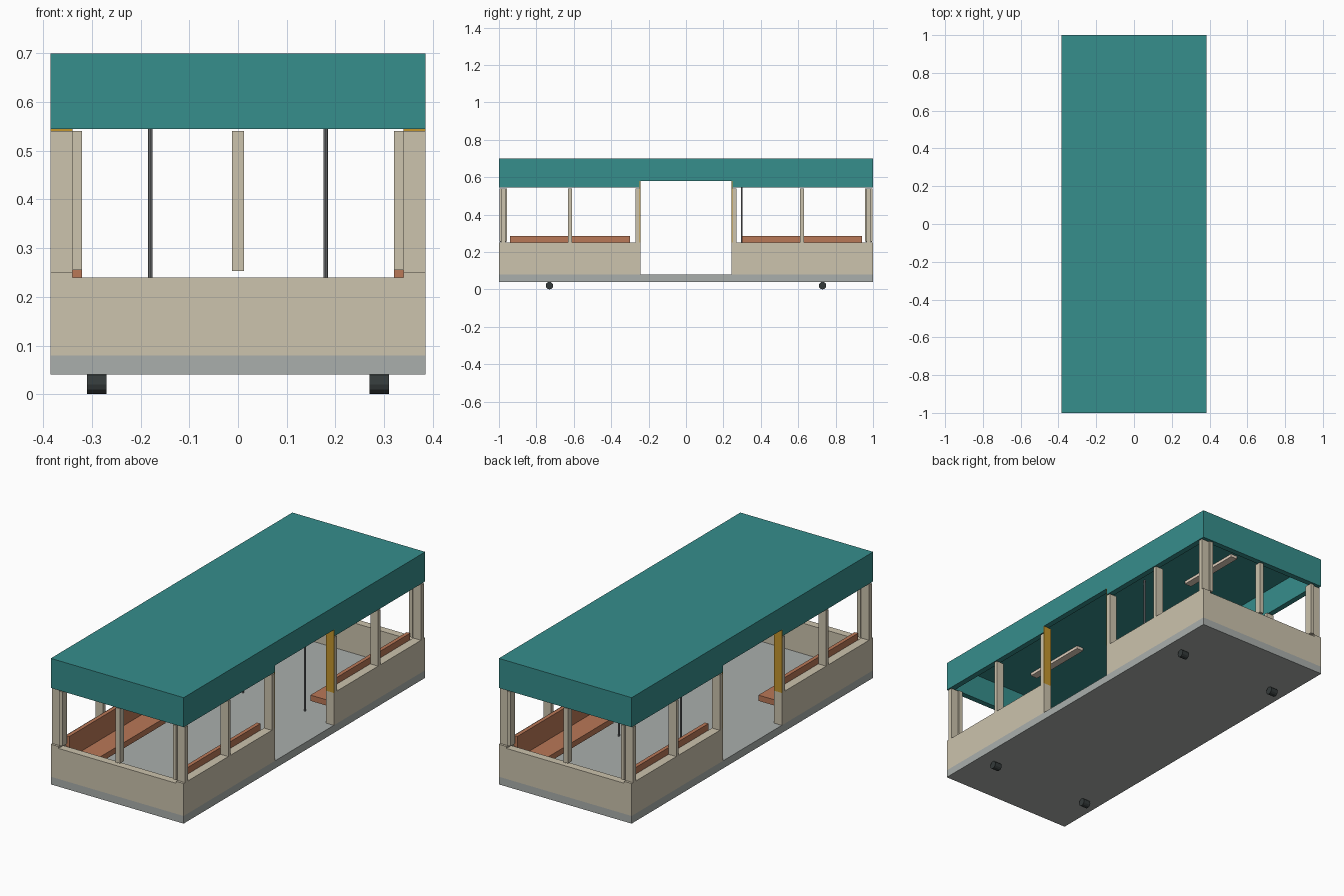
import bpy, bmesh, math
from mathutils import Matrix

if "Cube" in bpy.data.objects:
    bpy.data.objects.remove(bpy.data.objects["Cube"])


def material(name, rgb):
    lin = [((c / 255 + 0.055) / 1.055) ** 2.4 for c in rgb]
    m = bpy.data.materials.new(name)
    m.diffuse_color = (*lin, 1)
    m.use_nodes = True
    m.node_tree.nodes["Principled BSDF"].inputs["Base Color"].default_value = m.diffuse_color
    return m


TEAL = material("teal", (54, 142, 140))
BEIGE = material("beige", (204, 195, 173))
GREY = material("floor grey", (170, 175, 172))
BROWN = material("bench brown", (186, 120, 87))
GOLD = material("gold", (196, 150, 45))
STEEL = material("pole grey", (125, 127, 130))
DARK = material("wheel dark", (52, 58, 58))
PALE = material("lamp pale", (225, 208, 190))


def finish(name, bm, mat):
    mesh = bpy.data.meshes.new(name)
    bm.to_mesh(mesh)
    bm.free()
    ob = bpy.data.objects.new(name, mesh)
    bpy.context.collection.objects.link(ob)
    if mat:
        mesh.materials.append(mat)
    return ob


def box(name, x, y, z, mat):
    """Box from (min, max) ranges."""
    bm = bmesh.new()
    size = [b - a for a, b in (x, y, z)]
    mid = [(a + b) / 2 for a, b in (x, y, z)]
    bmesh.ops.create_cube(bm, size=1, matrix=Matrix.Translation(mid) @ Matrix.Diagonal((*size, 1)))
    return finish(name, bm, mat)


def span(a, b, s):
    return tuple(sorted((a * s, b * s)))


def cylinder(name, pos, r, length, sides, axis, mat):
    bm = bmesh.new()
    rot = Matrix.Rotation(math.pi / 2, 4, 'Y') if axis == 'X' else Matrix()
    bmesh.ops.create_cone(bm, cap_ends=True, segments=sides, radius1=r, radius2=r,
                          depth=length, matrix=Matrix.Translation(pos) @ rot)
    return finish(name, bm, mat)


def cut(target, name, x, y, z):
    cutter = box(name, x, y, z, None)
    cutter.hide_render = True
    cutter.hide_viewport = True
    mod = target.modifiers.new(name, 'BOOLEAN')
    mod.operation = 'DIFFERENCE'
    mod.solver = 'EXACT'
    mod.object = cutter


W, DOOR, WALL = 0.385, 0.243, 0.34

# Floor
box("floor", (-W, W), (-1, 1), (0.04, 0.08), GREY)

# Hollow roof with raised door headers
roof = box("roof", (-W, W), (-1, 1), (0.545, 0.70), TEAL)
cut(roof, "ceiling_cutter", (-W + 0.03, W - 0.03), (-0.97, 0.97), (0.5, 0.68))
cut(roof, "door_cutter", (-0.5, 0.5), (-DOOR, DOOR), (0.5, 0.58))

for sy in (-1, 1):
    # End wall, its centre post and the ceiling lamp
    box("end_wall", (-WALL, WALL), span(0.96, 1, sy), (0.08, 0.24), BEIGE)
    box("end_centre_post", (-0.012, 0.012), span(0.962, 0.995, sy), (0.253, 0.54), BEIGE)
    box("ceiling_lamp", (-0.02, 0.02), span(0.42, 0.78, sy), (0.665, 0.68), PALE)
    for sx in (-1, 1):
        # Side wall
        box("side_wall", span(WALL, W, sx), span(DOOR, 1, sy), (0.08, 0.25), BEIGE)
        # Window posts and corner posts
        box("door_post", span(WALL, W, sx), span(DOOR + 0.005, 0.27, sy), (0.25, 0.54), BEIGE)
        box("side_post", span(WALL, W, sx), span(0.61, 0.63, sy), (0.25, 0.54), BEIGE)
        box("corner_side_post", span(WALL, W, sx), span(0.965, 0.988, sy), (0.25, 0.54), BEIGE)
        box("corner_end_post", span(0.32, WALL, sx), span(0.957, 0.997, sy), (0.255, 0.54), BEIGE)
        # Gold strip on the door jamb
        box("door_jamb", span(WALL, W, sx), span(DOOR, DOOR + 0.005, sy), (0.25, 0.58), GOLD)
        # Bench seat and backrest
        box("bench_seat", span(0.21, WALL, sx), span(0.30, 0.94, sy), (0.14, 0.17), BROWN)
        box("bench_back", span(0.32, WALL, sx), span(0.30, 0.94, sy), (0.17, 0.285), BROWN)
        # Wheel
        cylinder("wheel", (0.29 * sx, 0.73 * sy, 0.02), 0.02, 0.04, 12, 'X', DARK)

# Grab poles
for sx in (-1, 1):
    cylinder("grab_pole", (0.18 * sx, 0.298, 0.38), 0.005, 0.60, 10, 'Z', STEEL)
